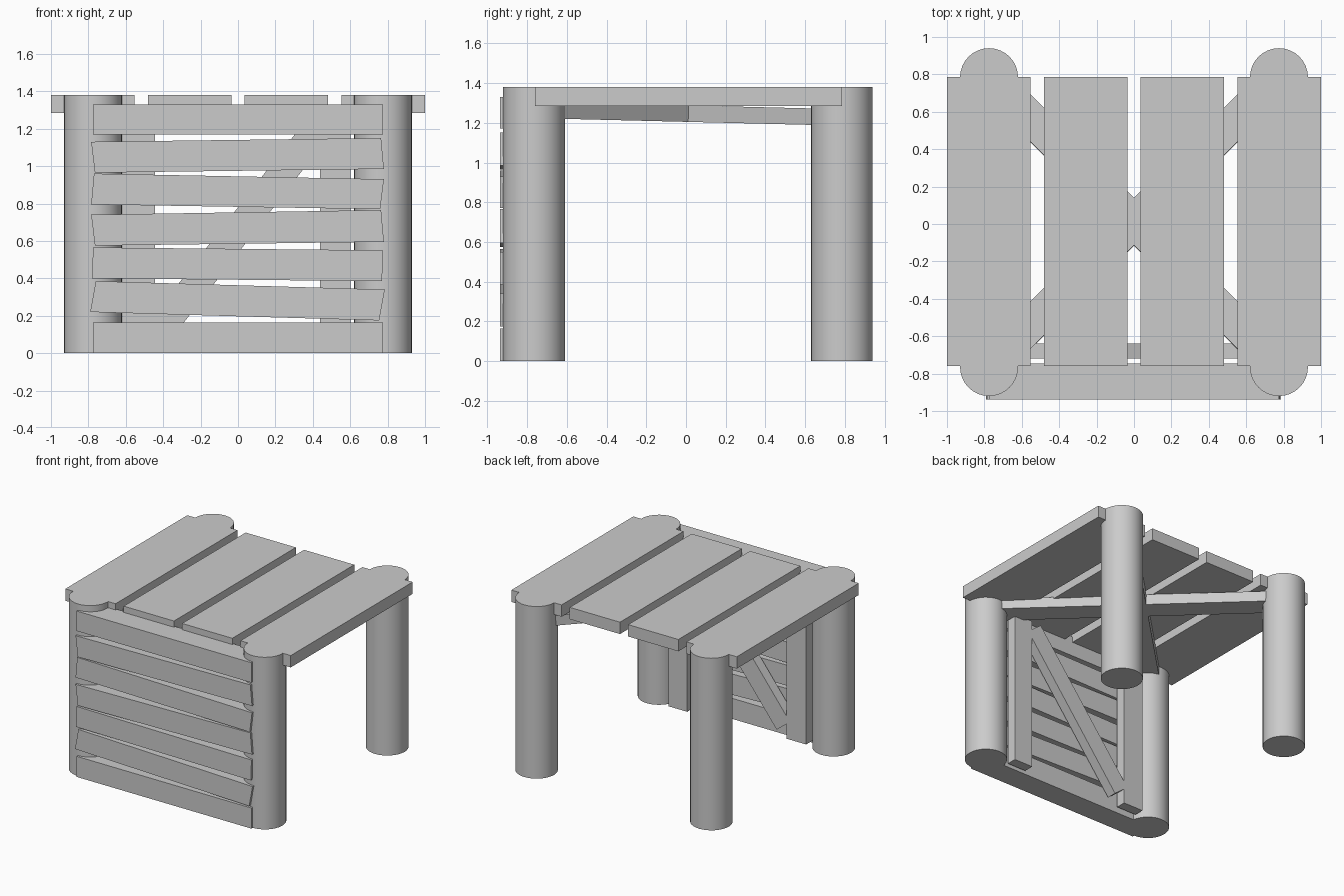
import bpy, bmesh, math
from mathutils import Matrix, Vector

if "Cube" in bpy.data.objects:
    bpy.data.objects.remove(bpy.data.objects["Cube"])


def finish(name, bm):
    bmesh.ops.recalc_face_normals(bm, faces=bm.faces)
    me = bpy.data.meshes.new(name)
    bm.to_mesh(me)
    bm.free()
    ob = bpy.data.objects.new(name, me)
    bpy.context.collection.objects.link(ob)
    return ob


def box(name, center, size, rot=Matrix.Identity(4)):
    bm = bmesh.new()
    bmesh.ops.create_cube(bm, size=1)
    bm.transform(Matrix.Translation(center) @ rot @ Matrix.Diagonal((*size, 1)))
    return finish(name, bm)


def slab(name, outline, y0, y1):
    """Extrude an x-z outline from y0 to y1."""
    bm = bmesh.new()
    face = bm.faces.new([bm.verts.new((x, y0, z)) for x, z in outline])
    ext = bmesh.ops.extrude_face_region(bm, geom=[face])
    verts = [v for v in ext["geom"] if isinstance(v, bmesh.types.BMVert)]
    bmesh.ops.translate(bm, verts=verts, vec=(0, y1 - y0, 0))
    return finish(name, bm)


# Round log legs
for row, y in (("front", -0.765), ("back", 0.785)):
    for side, x in (("left", -0.775), ("right", 0.775)):
        bpy.ops.mesh.primitive_cylinder_add(vertices=32, radius=0.155, depth=1.38,
                                            location=(x, y, 0.69))
        bpy.context.object.name = f"{row}_{side}_leg"
        bpy.ops.object.shade_smooth_by_angle(angle=math.radians(40))

# Table top planks
for i, x in enumerate((-0.777, -0.259, 0.259, 0.777)):
    box(f"top_plank_{i + 1}", (x, 0.0125, 1.3325), (0.446, 1.545, 0.095))

# Crossed braces under the top, sloping slightly down to the back
tilt = Matrix.Rotation(math.radians(-1.4), 4, 'X')
for name, a in (("brace_a", 45), ("brace_b", -45)):
    box(f"under_top_{name}", (0, 0.012, 1.246), (2.0, 0.18, 0.083),
        tilt @ Matrix.Rotation(math.radians(a), 4, 'Z'))

# Uneven front slats: top-left, bottom-left, bottom-right, top-right
slats = [
    ((-.775, 1.33), (-.775, 1.17), (.775, 1.17), (.775, 1.33)),
    ((-.785, 1.13), (-.765, .965), (.78, .985), (.765, 1.15)),
    ((-.77, .96), (-.785, .795), (.76, .77), (.78, .93)),
    ((-.785, .74), (-.765, .575), (.78, .595), (.765, .765)),
    ((-.775, .565), (-.78, .40), (.77, .385), (.775, .55)),
    ((-.76, .385), (-.79, .22), (.755, .175), (.785, .34)),
    ((-.775, .165), (-.775, 0), (.775, 0), (.775, .165)),
]
for i, outline in enumerate(slats):
    slab(f"front_slat_{i + 1}", outline, -0.937, -0.745)

# Upright posts and diagonal brace behind the slats
box("left_post", (-0.53, -0.68, 0.65), (0.175, 0.08, 1.24))
box("right_post", (0.52, -0.68, 0.625), (0.165, 0.08, 1.23))
a, b = Vector((-0.415, -0.68, 0.125)), Vector((0.415, -0.68, 1.19))
d = b - a
box("diagonal_brace", (a + b) / 2, (d.length, 0.08, 0.15),
    Matrix.Rotation(-math.atan2(d.z, d.x), 4, 'Y'))
